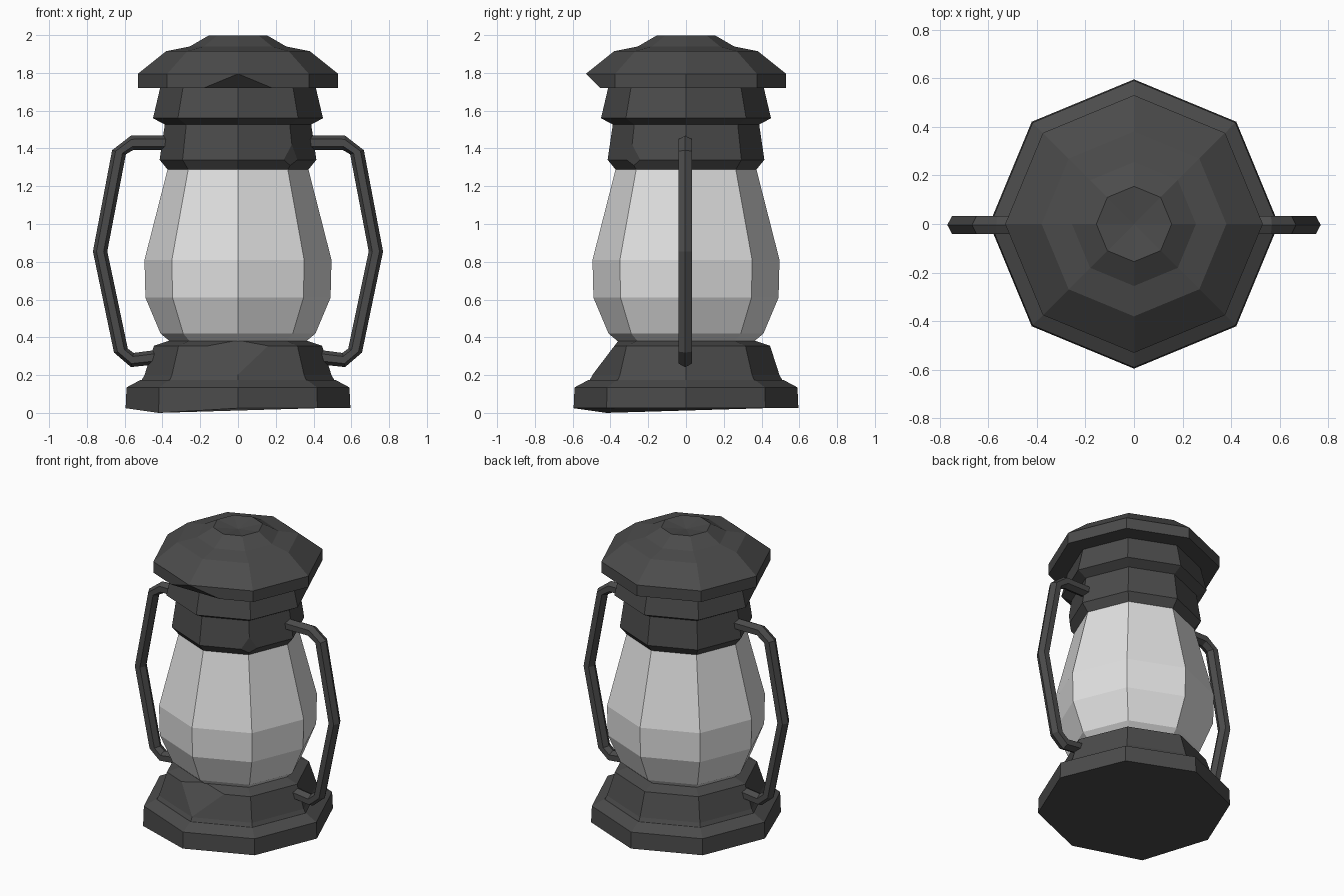
import bpy, bmesh, math
from mathutils import Vector

if "Cube" in bpy.data.objects:
    bpy.data.objects.remove(bpy.data.objects["Cube"])


def material(name, rgb):
    m = bpy.data.materials.new(name)
    m.diffuse_color = (*rgb, 1)
    m.use_nodes = True
    m.node_tree.nodes["Principled BSDF"].inputs["Base Color"].default_value = m.diffuse_color
    return m


METAL = material("dark metal", (0.07, 0.07, 0.07))
GLASS = material("pale glass", (0.75, 0.75, 0.75))


def finish(bm, name, mat):
    bmesh.ops.recalc_face_normals(bm, faces=bm.faces[:])
    me = bpy.data.meshes.new(name)
    bm.to_mesh(me)
    bm.free()
    me.materials.append(mat)
    ob = bpy.data.objects.new(name, me)
    bpy.context.collection.objects.link(ob)
    return ob


def loft(bm, rings):
    for a, b in zip(rings, rings[1:]):
        n = len(a)
        for i in range(n):
            j = (i + 1) % n
            bm.faces.new((a[i], a[j], b[j], b[i]))


def lathe(name, profile, mat, chips=(), peak=None, low_corner=None):
    """Eight-sided turned part; chips are planes (three points) slicing off a corner."""
    bm = bmesh.new()
    rings = [[bm.verts.new((r * math.cos(k * math.pi / 4), r * math.sin(k * math.pi / 4), z))
              for k in range(8)] for r, z in profile]
    loft(bm, rings)
    bm.faces.new(rings[0])
    if peak is None:
        bm.faces.new(rings[-1])
    else:
        tip = bm.verts.new((0, 0, peak))
        for i in range(8):
            bm.faces.new((rings[-1][i], rings[-1][(i + 1) % 8], tip))
    if low_corner is not None:
        rings[0][5].co.z = low_corner
    mid = Vector((0, 0, (profile[0][1] + profile[-1][1]) / 2))
    for pts in chips:
        a, b, c = (Vector(p) for p in pts)
        n = (b - a).cross(c - a).normalized()
        if n.dot(a - mid) < 0:
            n = -n
        cut = bmesh.ops.bisect_plane(bm, geom=bm.verts[:] + bm.edges[:] + bm.faces[:],
                                     plane_co=a, plane_no=n, clear_outer=True)
        edges = [e for e in cut["geom_cut"] if isinstance(e, bmesh.types.BMEdge)]
        bmesh.ops.holes_fill(bm, edges=edges, sides=0)
    return finish(bm, name, mat)


# base
lathe("base_foot", [(0.595, 0.025), (0.59, 0.135), (0.515, 0.175)], METAL, low_corner=0.0)
lathe("base_shoulder", [(0.515, 0.165), (0.495, 0.2), (0.445, 0.355), (0.34, 0.39)], METAL,
      chips=[((-0.18, -0.375, 0.36), (0.15, -0.375, 0.36), (0, -0.485, 0.215))])

# glass globe
lathe("glass_globe", [(0.35, 0.37), (0.41, 0.42), (0.49, 0.61), (0.495, 0.81), (0.37, 1.3)], GLASS)

# stacked collars and cap
lathe("lower_collar", [(0.37, 1.285), (0.415, 1.34), (0.387, 1.53)], METAL,
      chips=[((0.285, -0.285, 1.42), (0.24, -0.317, 1.34), (0.317, -0.24, 1.34))])
lathe("upper_collar", [(0.385, 1.525), (0.45, 1.56), (0.41, 1.73)], METAL)
lathe("cap", [(0.53, 1.72), (0.53, 1.795), (0.38, 1.915), (0.255, 1.94), (0.155, 1.998)], METAL,
      chips=[((-0.18, -0.455, 1.72), (0.18, -0.455, 1.72), (0, -0.53, 1.795))], peak=1.975)


# bent side handles
def handle(name, side):
    path = [Vector(p) for p in [(0.37, 1.43), (0.56, 1.43), (0.63, 1.38), (0.73, 0.855),
                                (0.62, 0.33), (0.56, 0.28), (0.43, 0.295)]]
    bm = bmesh.new()
    rings = []
    for i, p in enumerate(path):
        t = (path[min(i + 1, len(path) - 1)] - path[max(i - 1, 0)]).normalized()
        n = Vector((-t.y, t.x))
        ring = []
        for k in range(6):
            a = k * math.pi / 3
            q = p + n * (0.038 * math.cos(a))
            ring.append(bm.verts.new((side * q.x, 0.042 * math.sin(a) - 0.004, q.y)))
        rings.append(ring)
    loft(bm, rings)
    bm.faces.new(rings[0])
    bm.faces.new(rings[-1])
    finish(bm, name, METAL)


handle("right_handle", 1)
handle("left_handle", -1)
